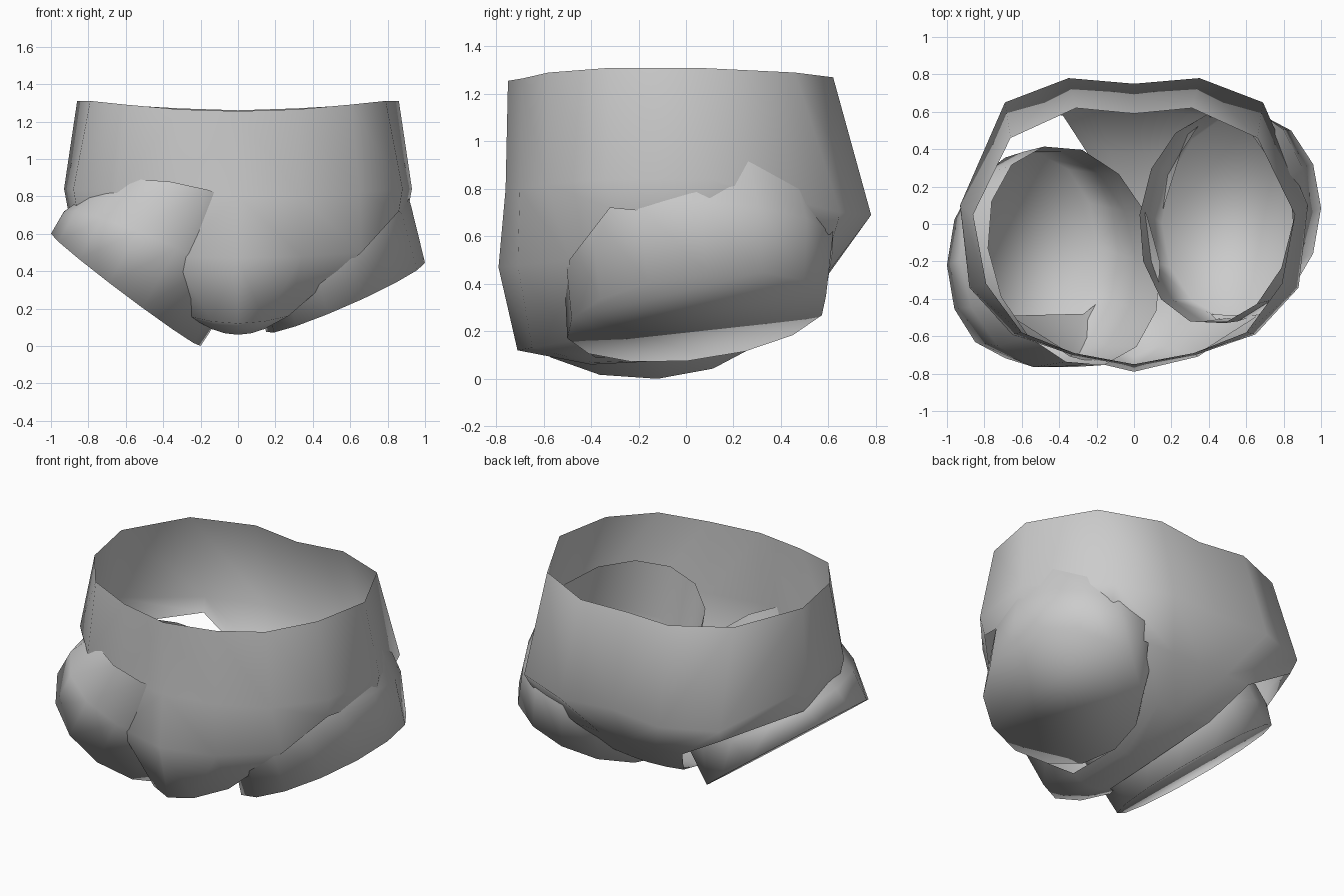
import bpy, bmesh, math
from mathutils import Vector

if "Cube" in bpy.data.objects:
    bpy.data.objects.remove(bpy.data.objects["Cube"])


def finish(name, bm):
    bmesh.ops.recalc_face_normals(bm, faces=bm.faces)
    for f in bm.faces:
        f.smooth = True
    me = bpy.data.meshes.new(name)
    bm.to_mesh(me)
    bm.free()
    ob = bpy.data.objects.new(name, me)
    bpy.context.collection.objects.link(ob)
    return ob


def bridge(bm, a, b, closed=False):
    n = len(a)
    for i in range(n if closed else n - 1):
        j = (i + 1) % n
        bm.faces.new((a[i], a[j], b[j], b[i]))


# Waist and crotch shell: right half, front to back, mirrored
top = [(0, -.75, 1.255), (.32, -.69, 1.265), (.6, -.58, 1.29), (.79, -.32, 1.31),
       (.86, .05, 1.31), (.66, .46, 1.29), (.31, .62, 1.27), (0, .59, 1.26)]
mid = [(0, -.76, .8), (.33, -.70, .8), (.65, -.59, .82), (.88, -.34, .84),
       (.93, .1, .84), (.69, .65, .70), (.35, .78, .69), (0, .75, .7)]
strip = [  # centre y, centre z, half width, edge y, edge z
    (-.79, .47, .66, -.49, .50), (-.71, .12, .27, -.48, .16),
    (-.4, .06, .14, -.38, .09), (0, .08, .13, 0, .1),
    (.38, .22, .25, .38, .24), (.6, .44, .38, .58, .45)]

bm = bmesh.new()
t = [bm.verts.new(p) for p in top]
m = [bm.verts.new(p) for p in mid]
bridge(bm, t, m)
rows = [m[:3]]
for y, z, w, ye, ze in strip:
    rows.append([bm.verts.new((w * k, y + (ye - y) * k * k, z + (ze - z) * k * k))
                 for k in (0, .52, 1)])
rows.append([m[7], m[6], m[5]])
for a, b in zip(rows, rows[1:]):
    bridge(bm, a, b)
# Side hem of each leg opening
hem = [bm.verts.new(p) for p in ((.86, -.32, .72), (.9, .1, .68), (.67, .61, .62))]
bridge(bm, m[3:6], hem)
bm.faces.new((m[2], m[3], hem[0], rows[1][2]))
bm.faces.new((m[5], rows[-2][2], hem[2]))
bmesh.ops.mirror(bm, geom=bm.verts[:] + bm.edges[:] + bm.faces[:],
                 axis='X', merge_dist=.001)
# The right side reaches further down at the back
tuck = bm.verts.new((.6, .52, .5))
bm.faces.new((hem[2], rows[-2][2], tuck))
bm.faces.new((hem[1], hem[2], tuck))
bmesh.ops.remove_doubles(bm, verts=bm.verts[:], dist=.001)
finish("waist_shell", bm)


# Thigh cups: open sloping rim, bulged wall, slanted closed end
def thigh(name, rings, sides=14):
    bm = bmesh.new()
    loops = []
    for centre, u, v in rings:
        c, u, v = Vector(centre), Vector(u), Vector(v)
        loops.append([bm.verts.new(c + u * math.cos(a) + v * math.sin(a))
                      for a in (2 * math.pi * i / sides for i in range(sides))])
    for a, b in zip(loops, loops[1:]):
        bridge(bm, a, b, True)
    bm.faces.new(loops[-1])
    finish(name, bm)


thigh("left_thigh", [
    ((-.32, -.17, .72), (-.46, .04, .1), (-.06, .59, -.14)),
    ((-.46, -.19, .52), (-.47, 0, .2), (-.03, .59, -.05)),
    ((-.6, -.17, .30), (-.4, -.05, .3), (0, .55, .03))])
thigh("right_thigh", [
    ((.44, .03, .86), (.41, -.02, .13), (.05, .57, -.11)),
    ((.5, .05, .6), (.425, 0, .15), (.04, .585, -.02)),
    ((.575, .045, .26), (.425, .04, .185), (0, .55, .05))])
